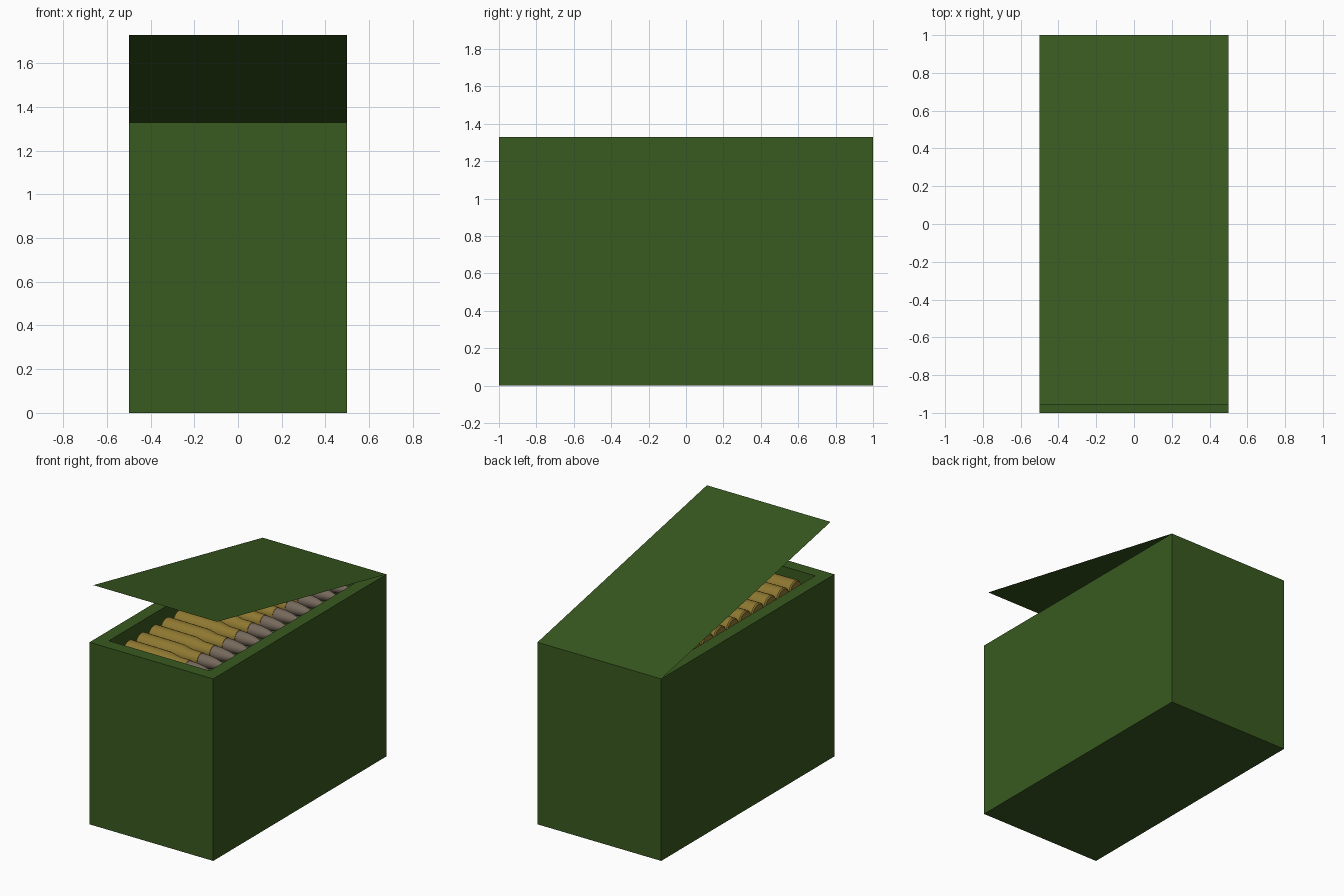
import bpy, bmesh, math
from mathutils import Matrix, Vector

if "Cube" in bpy.data.objects:
    bpy.data.objects.remove(bpy.data.objects["Cube"])

W, L, H = 1.0, 2.0, 1.33      # box size
WALL, DEPTH = 0.13, 0.2       # rim width, tray depth
COUNT, R = 12, 0.07           # cartridges


def material(name, rgb):
    m = bpy.data.materials.new(name)
    m.diffuse_color = (*rgb, 1)
    m.use_nodes = True
    m.node_tree.nodes["Principled BSDF"].inputs["Base Color"].default_value = m.diffuse_color
    return m


def add_object(name, mesh, mat=None):
    ob = bpy.data.objects.new(name, mesh)
    bpy.context.collection.objects.link(ob)
    if mat and not mesh.materials:
        mesh.materials.append(mat)
    return ob


def finish(bm, name, mat):
    mesh = bpy.data.meshes.new(name)
    bm.to_mesh(mesh)
    bm.free()
    mesh.materials.append(mat)
    return mesh


def lathe_x(name, profile, mat, sides=24):
    """Spin (x, radius) points about the x axis."""
    bm = bmesh.new()
    verts = [bm.verts.new((x, 0, r)) for x, r in profile]
    edges = [bm.edges.new(pair) for pair in zip(verts, verts[1:])]
    bmesh.ops.spin(bm, geom=verts + edges, axis=(1, 0, 0), cent=(0, 0, 0),
                   angle=2 * math.pi, steps=sides)
    bmesh.ops.remove_doubles(bm, verts=bm.verts, dist=0.0001)
    bmesh.ops.recalc_face_normals(bm, faces=bm.faces)
    for f in bm.faces:
        f.smooth = True
    for e in bm.edges:
        e.smooth = len(e.link_faces) < 2 or e.calc_face_angle(0) < math.radians(40)
    return finish(bm, name, mat)


green = material("green_paint", (0.04, 0.1, 0.014))
brass = material("brass", (0.27, 0.185, 0.03))
lead = material("bullet_metal", (0.18, 0.14, 0.105))

# Box body with an inset tray in its top
bm = bmesh.new()
bmesh.ops.create_cube(bm, size=1, matrix=Matrix.Translation((0, 0, H / 2))
                      @ Matrix.Diagonal((W, L, H, 1)))
top = max(bm.faces, key=lambda f: f.calc_center_median().z)
bmesh.ops.inset_region(bm, faces=[top], thickness=WALL)
res = bmesh.ops.extrude_discrete_faces(bm, faces=[top])
bmesh.ops.translate(bm, verts=res["faces"][0].verts, vec=(0, 0, -DEPTH))
bmesh.ops.recalc_face_normals(bm, faces=bm.faces)
add_object("box_body", finish(bm, "box_body", green))

# Sheet lid, hinged open along the back edge
bm = bmesh.new()
corners = [(-W / 2, -0.955, 1.73), (W / 2, -0.955, 1.73), (W / 2, L / 2, H), (-W / 2, L / 2, H)]
bm.faces.new([bm.verts.new(c) for c in corners])
add_object("lid", finish(bm, "lid", green))

# One row of cartridges, tips toward +x
casing = lathe_x("casing", [(-0.33, 0), (-0.33, R - 0.008), (-0.322, R), (0.0, R * 0.95),
                            (0.07, 0.052), (0.16, 0.05), (0.16, 0)], brass)
tip = lathe_x("bullet_tip", [(0.155, 0), (0.155, 0.047), (0.22, 0.045), (0.28, 0.036),
                             (0.33, 0.02), (0.355, 0)], lead)
pitch = (L - 2 * WALL) / COUNT
for i in range(COUNT):
    spot = Vector((0, (i - (COUNT - 1) / 2) * pitch, H - R - 0.015))
    for name, mesh in (("casing", casing), ("bullet_tip", tip)):
        add_object(f"{name}_{i + 1}", mesh).location = spot
